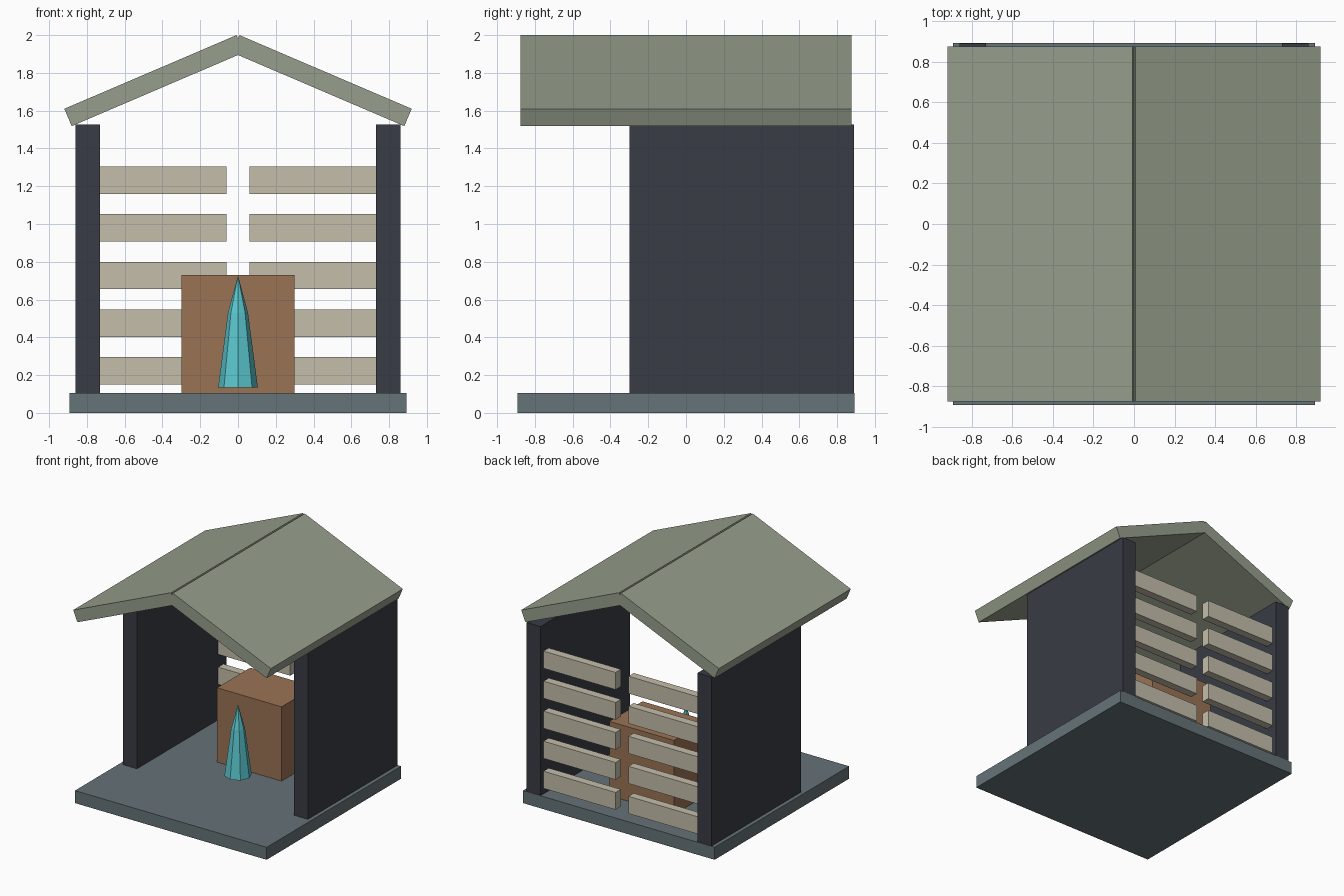
import bpy, bmesh, math
from mathutils import Matrix

old = bpy.data.objects.get("Cube")
if old:
    bpy.data.objects.remove(old, do_unlink=True)


def material(name, rgb):
    """Flat material from 8-bit display colour."""
    linear = [((c / 255 + 0.055) / 1.055) ** 2.4 for c in rgb] + [1.0]
    mat = bpy.data.materials.new(name)
    mat.use_nodes = True
    mat.diffuse_color = linear
    bsdf = next(n for n in mat.node_tree.nodes if n.type == 'BSDF_PRINCIPLED')
    bsdf.inputs["Base Color"].default_value = linear
    return mat


stone = material("slate_floor", (101, 115, 119))
dark = material("dark_wall", (56, 60, 68))
sage = material("sage_roof", (150, 159, 140))
cream = material("pale_timber", (196, 190, 170))
brown = material("brown_wood", (154, 115, 85))
teal = material("teal_crystal", (90, 198, 205))


def finish(name, bm, mat):
    bmesh.ops.recalc_face_normals(bm, faces=bm.faces[:])
    mesh = bpy.data.meshes.new(name)
    bm.to_mesh(mesh)
    bm.free()
    mesh.materials.append(mat)
    obj = bpy.data.objects.new(name, mesh)
    bpy.context.collection.objects.link(obj)
    return obj


def box(name, mat, xs, ys, zs):
    """Axis-aligned box from its ranges, with the origin at its centre."""
    spans = (xs, ys, zs)
    bm = bmesh.new()
    size = [b - a for a, b in spans]
    bmesh.ops.create_cube(bm, size=1, matrix=Matrix.Diagonal((*size, 1)))
    obj = finish(name, bm, mat)
    obj.location = [(a + b) / 2 for a, b in spans]
    return obj


# Floor and pedestal
box("floor_slab", stone, (-0.892, 0.892), (-0.893, 0.893), (0, 0.105))
box("pedestal", brown, (-0.3, 0.3), (0.15, 0.59), (0.105, 0.73))

for side, label in ((1, "left"), (-1, "right")):
    # Side wall
    box(label + "_wall", dark, sorted((side * 0.73, side * 0.86)),
        (-0.3, 0.89), (0.105, 1.527))

    # Back slats, with a gap down the middle
    for i in range(5):
        z = 0.15 + i * 0.2525
        box(f"{label}_slat_{i + 1}", cream, sorted((side * 0.06, side * 0.73)),
            (0.78, 0.85), (z, z + 0.145))

    # Sloping roof panel
    panel = box(label + "_roof_panel", sage, (-0.496, 0.496),
                (-0.877, 0.877), (-0.05, 0.05))
    panel.location = (side * 0.444, 0, 1.759)
    panel.rotation_euler.y = side * math.radians(23.15)

# Crystal: faceted spire from stacked rings to a point
bm = bmesh.new()
sides = 8
rings = []
for radius, z in ((0.105, 0.135), (0.053, 0.53)):
    rings.append([bm.verts.new((radius * math.cos(a), radius * math.sin(a), z))
                  for a in (math.tau * k / sides for k in range(sides))])
tip = bm.verts.new((0, 0, 0.728))
bm.faces.new(rings[0])
for k in range(sides):
    n = (k + 1) % sides
    bm.faces.new((rings[0][k], rings[0][n], rings[1][n], rings[1][k]))
    bm.faces.new((rings[1][k], rings[1][n], tip))
finish("crystal", bm, teal)
